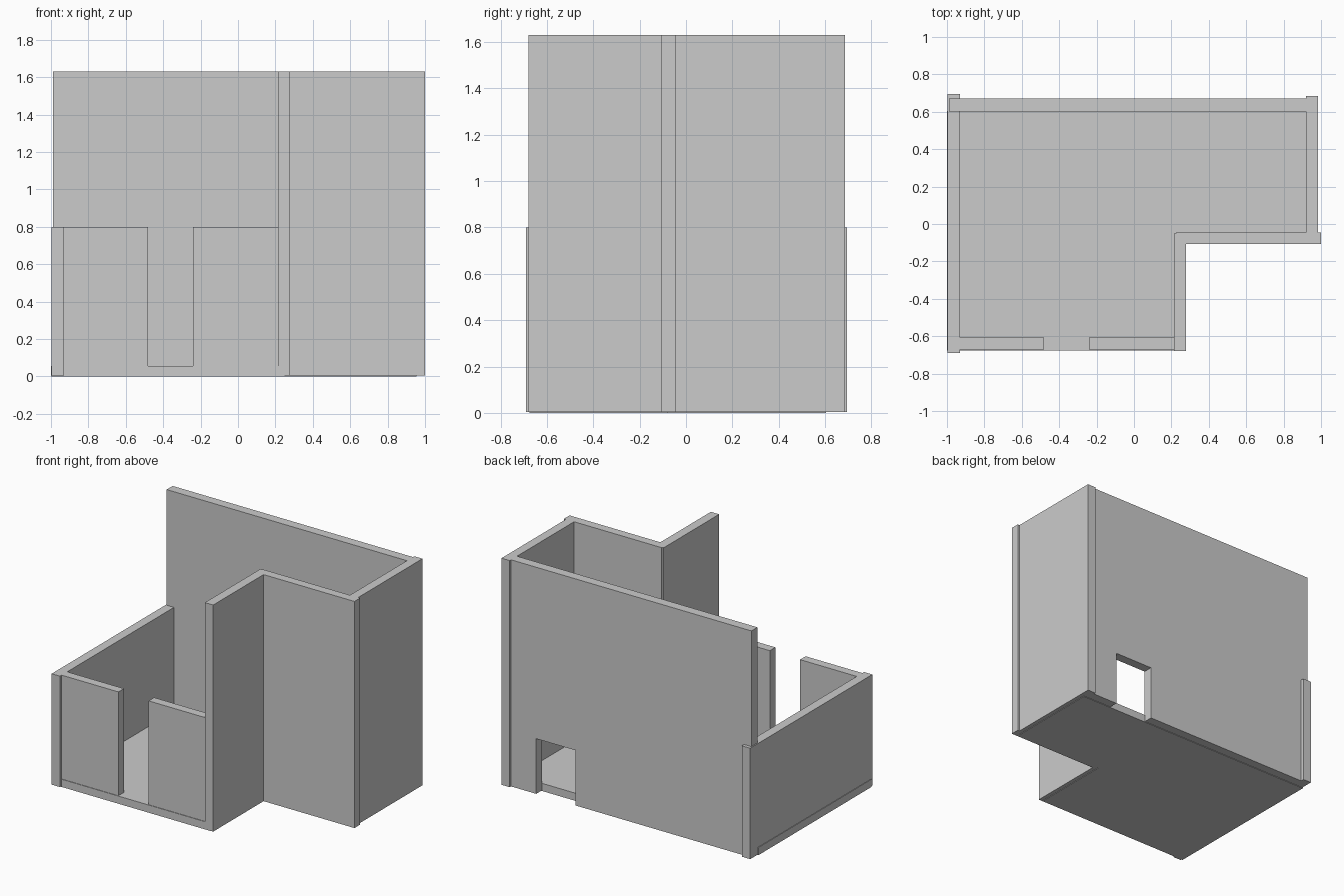
import bpy, bmesh
from mathutils import Vector

if "Cube" in bpy.data.objects:
    bpy.data.objects.remove(bpy.data.objects["Cube"])


def prism(name, outline, direction):
    """Extrude a closed 3D outline along a direction into a solid object."""
    bm = bmesh.new()
    face = bm.faces.new([bm.verts.new(p) for p in outline])
    ext = bmesh.ops.extrude_face_region(bm, geom=[face])
    moved = [g for g in ext["geom"] if isinstance(g, bmesh.types.BMVert)]
    bmesh.ops.translate(bm, verts=moved, vec=Vector(direction))
    bmesh.ops.recalc_face_normals(bm, faces=bm.faces)
    mesh = bpy.data.meshes.new(name)
    bm.to_mesh(mesh)
    bm.free()
    obj = bpy.data.objects.new(name, mesh)
    bpy.context.collection.objects.link(obj)
    return obj


def wall(name, x0, x1, y0, y1, z0, z1):
    base = [(x0, y0, z0), (x1, y0, z0), (x1, y1, z0), (x0, y1, z0)]
    return prism(name, base, (0, 0, z1 - z0))


LOW, HIGH = 0.80, 1.63      # heights of the low and tall walls
BOTTOM, FLOOR = 0.004, 0.055

# L-shaped floor slab
plan = [(-1.0, -0.675), (0.25, -0.675), (0.25, -0.08),
        (0.955, -0.08), (0.955, 0.605), (-1.0, 0.605)]
prism("floor_slab", [(x, y, 0) for x, y in plan], (0, 0, FLOOR))

# Low walls, with the front split by an open doorway
wall("left_wall", -0.996, -0.93, -0.69, 0.695, BOTTOM, LOW)
wall("front_wall_left", -0.93, -0.48, -0.671, -0.608, BOTTOM, LOW)
wall("front_wall_right", -0.24, 0.215, -0.671, -0.608, BOTTOM, LOW)

# Tall walls around the inner corner and right side
wall("inner_side_wall", 0.213, 0.279, -0.68, -0.05, BOTTOM, HIGH)
wall("inner_front_wall", 0.225, 1.0, -0.108, -0.045, BOTTOM, HIGH)
wall("right_wall", 0.92, 0.985, -0.108, 0.685, BOTTOM, HIGH)

# Tall back wall with a low doorway cut up from its foot
side = [(-0.988, BOTTOM), (0.41, BOTTOM), (0.41, 0.40), (0.72, 0.40),
        (0.72, BOTTOM), (0.92, BOTTOM), (0.92, HIGH), (-0.988, HIGH)]
prism("back_wall", [(x, 0.602, z) for x, z in side], (0, 0.068, 0))
